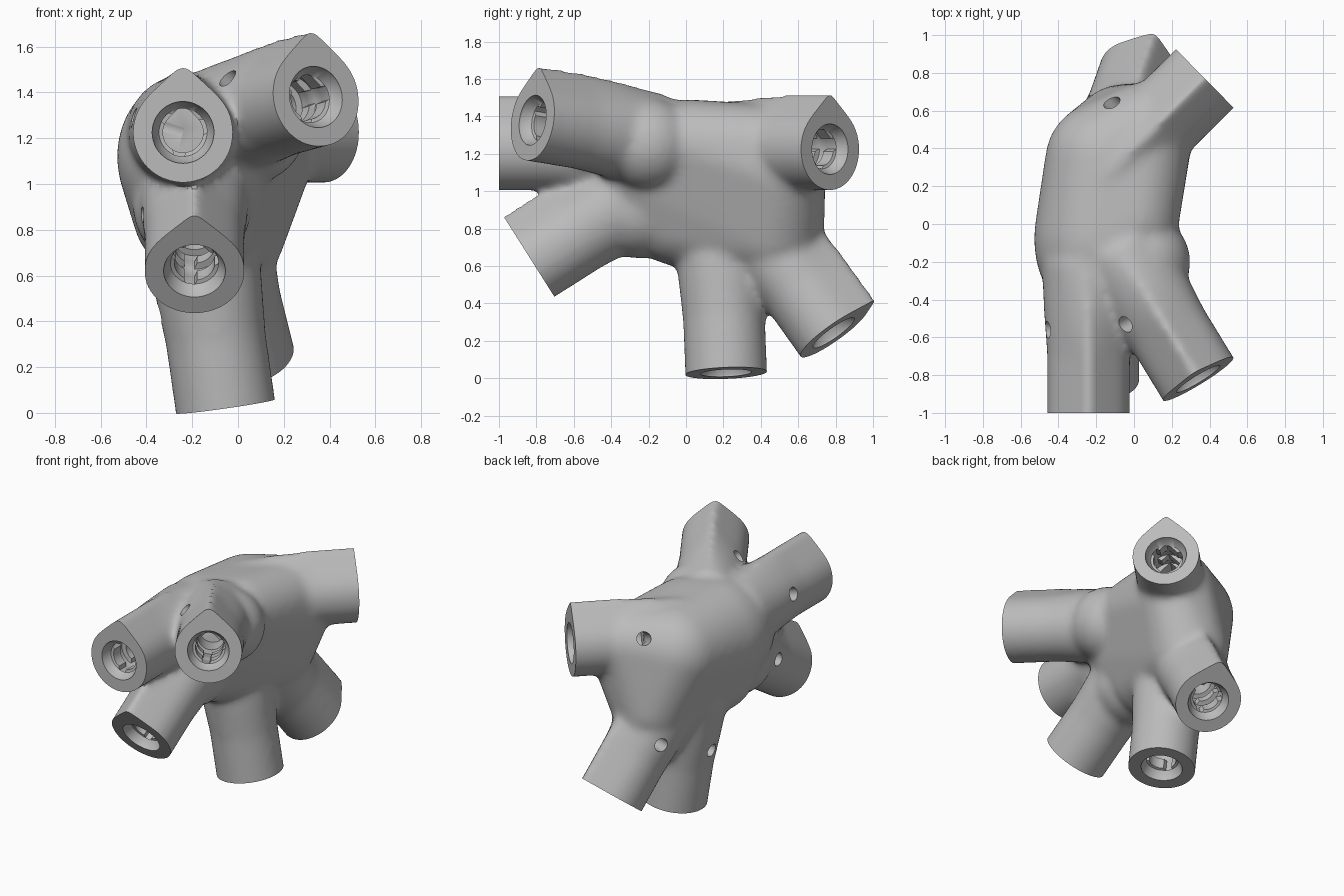
import bpy, bmesh, math
from mathutils import Vector, Matrix

if "Cube" in bpy.data.objects:
    bpy.data.objects.remove(bpy.data.objects["Cube"])

# Each arm: end centre, outward direction, teardrop peak or round, direction of the screw hole
ARMS = [
    ((-.24, -1, 1.225), (0, -1, 0), True, (-1, 0, .3)),
    ((.34, -.82, 1.38), (.52, -.85, .14), True, (-.75, -.4, .68)),
    ((.375, .77, 1.225), (.71, .70, 0), True, (-.7, .71, .45)),
    ((.03, .79, .243), (.2, .57, -.8), True, (-.85, .45, .1)),
    ((-.055, .215, .028), (.14, .04, -.98), False, (-1, 0, -.14)),
    ((-.19, -.82, .62), (0, -.845, -.535), True, (-1, 0, 0)),
]
# Rounded masses wrapped in one skin to form the hub: centre, radii
HUB = [
    ((-.19, -.08, 1.12), (.34, .44, .37)),
    ((-.15, .34, 1.16), (.32, .31, .31)),
    ((.06, .5, 1.21), (.25, .25, .25)),
    ((.1, .52, 1.09), (.22, .22, .22)),
    ((-.06, .47, .8), (.27, .27, .27)),
    ((-.19, -.04, .87), (.27, .27, .27)),
    ((0, .03, 1.25), (.24, .24, .24)),
]
# Flared arm roots standing out from the hub
ROOTS = [
    ((.05, -.2, 1.25), (.25, .25, .25)),
    ((-.2, -.25, .9), (.26, .26, .26)),
]
SEGMENTS = 48


def frame(centre, direction):
    """Matrix whose z axis points out of the arm and whose y axis points up."""
    n = Vector(direction).normalized()
    up = (Vector((0, 0, 1)) - n * n.z).normalized()
    side = up.cross(n)
    m = Matrix((side, up, n)).transposed().to_4x4()
    m.translation = centre
    return m


def teardrop(angle, peak):
    """Unit radius at an angle, drawn out to a point at the top."""
    off = abs(angle - math.pi / 2)
    if off < math.pi / 4:
        return 1 + peak * (1 / math.cos(math.pi / 4 - off) - 1)
    return 1


def loft(bm, matrix, depths, radius):
    """Closed tube of rings at the given depths behind the end plane."""
    rings = []
    for i, d in enumerate(depths):
        ring = []
        for s in range(SEGMENTS):
            a = 2 * math.pi * s / SEGMENTS
            r = radius(i, a)
            ring.append(bm.verts.new(matrix @ Vector((r * math.cos(a), r * math.sin(a), -d))))
        rings.append(ring)
    for r0, r1 in zip(rings, rings[1:]):
        for s in range(SEGMENTS):
            t = (s + 1) % SEGMENTS
            bm.faces.new((r0[s], r1[s], r1[t], r0[t]))
    bm.faces.new(rings[0])
    bm.faces.new(rings[-1][::-1])


def add_masses(bm, masses):
    for centre, radii in masses:
        bmesh.ops.create_icosphere(bm, subdivisions=4, radius=1,
                                   matrix=Matrix.Translation(centre) @ Matrix.Diagonal((*radii, 1)))


def make_object(name, bm):
    bmesh.ops.recalc_face_normals(bm, faces=bm.faces[:])
    mesh = bpy.data.meshes.new(name)
    bm.to_mesh(mesh)
    bm.free()
    obj = bpy.data.objects.new(name, mesh)
    bpy.context.collection.objects.link(obj)
    return obj


def apply(obj, kind, **settings):
    mod = obj.modifiers.new(kind, kind)
    for key, value in settings.items():
        setattr(mod, key, value)
    bpy.context.view_layer.objects.active = obj
    bpy.ops.object.modifier_apply(modifier=mod.name)


def cut(obj, bm):
    cutter = make_object("cutter", bm)
    cutter.hide_render = True
    apply(obj, "BOOLEAN", operation="DIFFERENCE", solver="EXACT", object=cutter)
    bpy.data.objects.remove(cutter)


# Hub: one convex skin around its masses
bm = bmesh.new()
add_masses(bm, HUB)
bmesh.ops.delete(bm, geom=bm.edges[:] + bm.faces[:], context="EDGES_FACES")
bmesh.ops.convex_hull(bm, input=bm.verts[:])
bmesh.ops.delete(bm, geom=[v for v in bm.verts if not v.link_faces], context="VERTS")

# Arms and their roots, blended with the hub into one smooth casting
add_masses(bm, ROOTS)
ARM_DEPTHS = [-.13, .3, .5, .8]
ARM_RADII = [.22, .22, .235, .25]
ARM_PEAKS = [.87, .87, .5, 0]
for centre, direction, peaked, hole in ARMS:
    loft(bm, frame(centre, direction), ARM_DEPTHS,
         lambda i, a: ARM_RADII[i] * teardrop(a, ARM_PEAKS[i] * peaked))
body = make_object("six_way_connector", bm)
apply(body, "REMESH", mode="VOXEL", voxel_size=.019)
apply(body, "SMOOTH", factor=.5, iterations=22)

# Flat arm ends
bm = bmesh.new()
for centre, direction, peaked, hole in ARMS:
    loft(bm, frame(centre, direction), [-.25, 0], lambda i, a: .34)
cut(body, bm)

# Countersunk sockets with locking grooves and three entry slots
SOCKET = [(-.02, .135), (.012, .135), (.06, .105), (.064, .088), (.14, .088), (.143, .118),
          (.2, .118), (.203, .088), (.26, .088), (.263, .118), (.31, .118), (.313, .088), (.48, .088)]


def socket_radius(i, a):
    r = SOCKET[i][1]
    if r > .1:
        return r
    in_slot = math.degrees(a) % 120 < 32 and i < len(SOCKET) - 2
    return .117 if in_slot else r * teardrop(a, 1)


bm = bmesh.new()
for centre, direction, peaked, hole in ARMS:
    loft(bm, frame(centre, direction), [d for d, r in SOCKET], socket_radius)
cut(body, bm)

# Screw holes through the outer side of each arm
bm = bmesh.new()
for centre, direction, peaked, hole in ARMS:
    base = frame(centre, direction) @ Vector((0, 0, -.44))
    loft(bm, frame(base, hole), [-.42, 0], lambda i, a: .045)
cut(body, bm)

# Plain grey finish
grey = bpy.data.materials.new("plain_grey")
grey.use_nodes = True
colour = (.5, .5, .5, 1)
grey.diffuse_color = colour
grey.node_tree.nodes["Principled BSDF"].inputs["Base Color"].default_value = colour
body.data.materials.clear()
body.data.materials.append(grey)
for poly in body.data.polygons:
    poly.material_index = 0

bpy.ops.object.select_all(action="DESELECT")
body.select_set(True)
bpy.context.view_layer.objects.active = body
bpy.ops.object.shade_smooth_by_angle(angle=math.radians(35))
